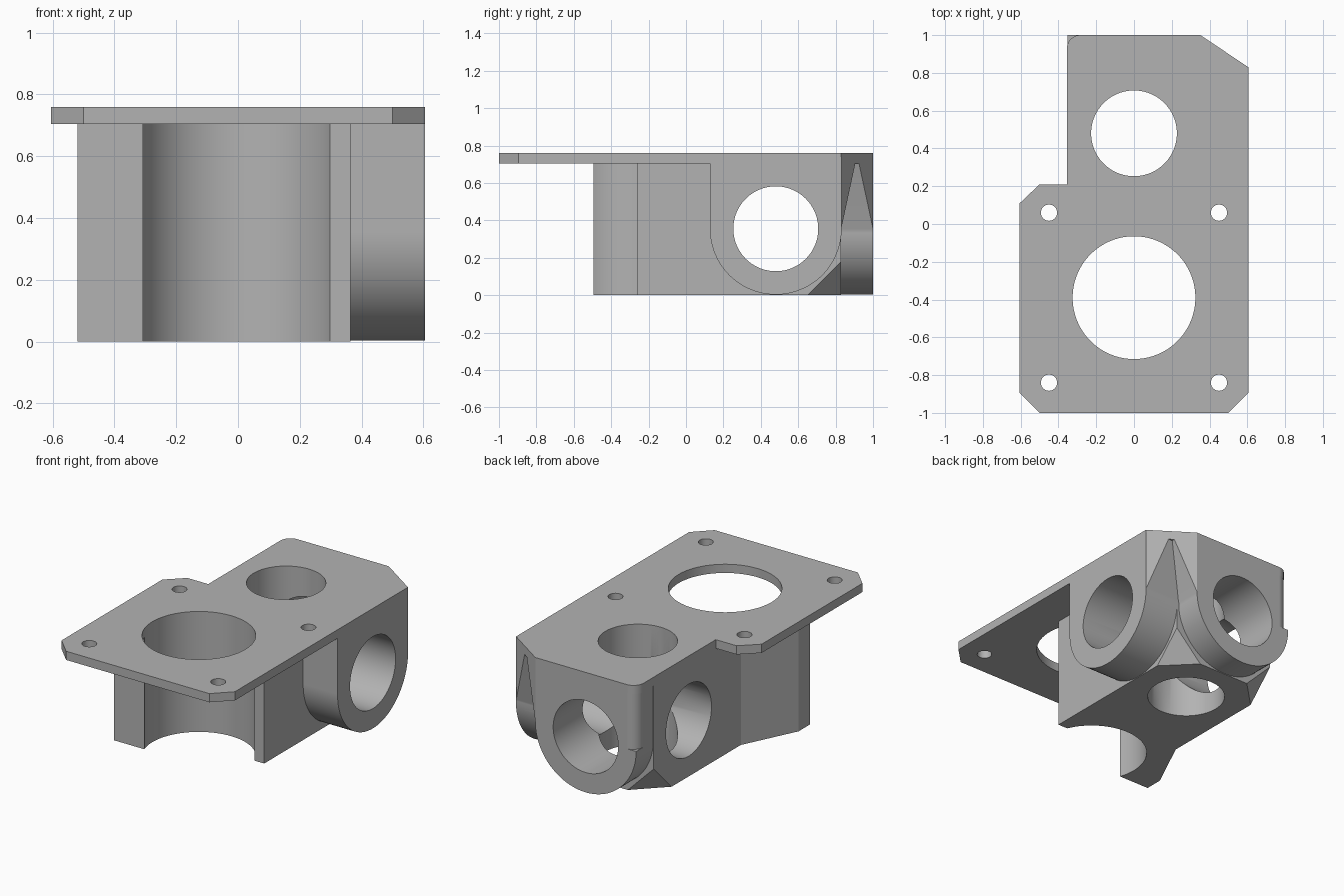
import bpy
import bmesh
from math import cos, sin, pi, radians
from mathutils import Vector

cube = bpy.data.objects.get("Cube")
if cube:
    bpy.data.objects.remove(cube, do_unlink=True)

TOP, UNDER = 0.76, 0.705        # mounting plate top and underside
HUB_Y, HUB_Z = 0.48, 0.355      # crossing point of the bores
BORE_R, BOSS_R = 0.227, 0.352
MOTOR_Y, MOTOR_R = -0.39, 0.325

metal = bpy.data.materials.new("plain grey")
metal.use_nodes = True
GREY = (0.45, 0.45, 0.45, 1)
metal.diffuse_color = GREY
metal.node_tree.nodes["Principled BSDF"].inputs["Base Color"].default_value = GREY


def finish(bm, name):
    bmesh.ops.recalc_face_normals(bm, faces=bm.faces)
    mesh = bpy.data.meshes.new(name)
    bm.to_mesh(mesh)
    bm.free()
    mesh.materials.append(metal)
    obj = bpy.data.objects.new(name, mesh)
    bpy.context.collection.objects.link(obj)
    return obj


def prism(name, outline, axis, lo, hi):
    """Extrude a 2D outline along an axis between two positions."""
    place = {"x": lambda a, b, d: (d, a, b),
             "y": lambda a, b, d: (a, d, b),
             "z": lambda a, b, d: (a, b, d)}[axis]
    bm = bmesh.new()
    face = bm.faces.new([bm.verts.new(place(a, b, lo)) for a, b in outline])
    ext = bmesh.ops.extrude_face_region(bm, geom=[face])["geom"]
    verts = [v for v in ext if isinstance(v, bmesh.types.BMVert)]
    bmesh.ops.translate(bm, verts=verts, vec=place(0, 0, hi - lo))
    return finish(bm, name)


def hull(name, points):
    bm = bmesh.new()
    for p in points:
        bm.verts.new(p)
    bmesh.ops.convex_hull(bm, input=bm.verts[:])
    return finish(bm, name)


def arc(cx, cy, r, start, end, steps):
    return [(cx + r * cos(radians(start + (end - start) * i / steps)),
             cy + r * sin(radians(start + (end - start) * i / steps)))
            for i in range(steps + 1)]


def circle(cx, cy, r, steps=96):
    return arc(cx, cy, r, 0, 360, steps)[:-1]


def combine(target, other, operation):
    """Apply a boolean and discard the helper object."""
    mod = target.modifiers.new("cut", "BOOLEAN")
    mod.operation, mod.solver, mod.object = operation, "EXACT", other
    bpy.context.view_layer.update()
    graph = bpy.context.evaluated_depsgraph_get()
    mesh = bpy.data.meshes.new_from_object(target.evaluated_get(graph))
    target.modifiers.clear()
    target.data = mesh
    bpy.data.objects.remove(other, do_unlink=True)


# Main block with two uneven arms around the motor pocket
block = prism("bracket", [(0.365, -0.26), (0.365, 0.83), (-0.355, 0.83),
                          (-0.355, -0.04), (-0.52, -0.38), (-0.52, -0.495),
                          (0, -0.495), (0, -0.26)], "z", 0, 0.73)

# Clipped lower back corners
for x, side in ((0.365, 1), (-0.355, -1)):
    corner = Vector((x + side * 0.1, 0.93, -0.1))
    reach = 0.18 + 0.3
    combine(block, hull("corner_cutter", [
        corner, corner - Vector((side * reach, 0, 0)),
        corner - Vector((0, reach, 0)), corner + Vector((0, 0, reach))]), "DIFFERENCE")


# Round-bottomed bosses for the side and back bores
def boss_outline(centre):
    return (arc(centre, HUB_Z, BOSS_R, 180, 360, 48)
            + [(centre + BOSS_R, 0.74), (centre - BOSS_R, 0.74)])


combine(block, prism("side_boss", boss_outline(HUB_Y), "x", 0.1, 0.605), "UNION")

back_boss = prism("back_boss", boss_outline(0), "y", 0.7, 1)
rounding = prism("corner_cutter", [(-0.45, 1.1), (-0.45, 0.93)]
                 + arc(-0.282, 0.93, 0.07, 180, 90, 12) + [(-0.282, 1.1)],
                 "z", HUB_Z, 0.9)
combine(back_boss, rounding, "DIFFERENCE")
combine(block, back_boss, "UNION")

# Tapered webs that fill the corner between the bosses
inner, right, rear = (0.352, 0.83), (0.605, 0.83), (0.352, 1)
peak = (0.4785, 0.915, 0.75)
for end in (right, rear):
    web = hull("corner_web", [(*inner, HUB_Z), (*inner, 0.75), (*end, HUB_Z),
                              (*end, 0.75), peak])
    combine(block, web, "UNION")

# Mounting plate
plate = prism("plate", [(-0.605, -0.895), (-0.5, -1), (0.5, -1), (0.605, -0.895),
                        (0.605, 0.83), (0.352, 1)]
              + arc(-0.285, 0.93, 0.07, 90, 180, 12)
              + [(-0.355, 0.21), (-0.5, 0.21), (-0.605, 0.11)], "z", UNDER, TOP)
combine(block, plate, "UNION")

# Motor opening, three crossing bores and screw holes
cuts = [(circle(0, MOTOR_Y, MOTOR_R, 128), "z", -0.1, 1),
        (circle(0, HUB_Y, BORE_R), "z", -0.1, 1),
        (circle(HUB_Y, HUB_Z, BORE_R), "x", -1, 1),
        (circle(0, HUB_Z, BORE_R), "y", HUB_Y, 1.2)]
cuts += [(circle(x, y, 0.043, 32), "z", 0.6, 1)
         for x in (-0.45, 0.45) for y in (-0.84, 0.06)]
for outline, axis, lo, hi in cuts:
    combine(block, prism("bore_cutter", outline, axis, lo, hi), "DIFFERENCE")

# Smooth the bores, keep the flats crisp
block.data.materials.clear()
block.data.materials.append(metal)
bpy.ops.object.select_all(action="DESELECT")
block.select_set(True)
bpy.context.view_layer.objects.active = block
bpy.ops.object.shade_smooth_by_angle(angle=radians(20))
normals = block.modifiers.new("even_normals", "WEIGHTED_NORMAL")
normals.keep_sharp = True
